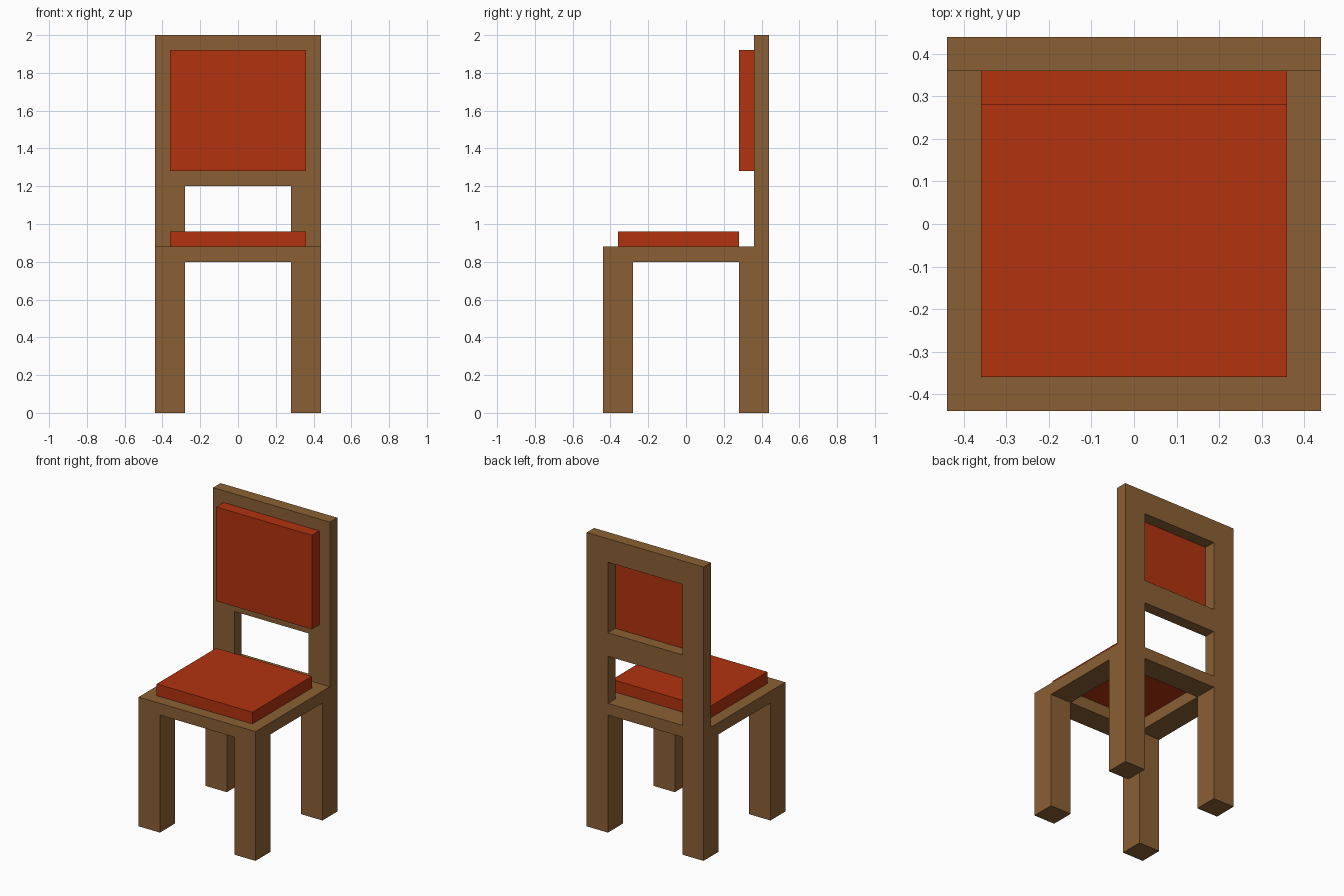
import bpy
import bmesh
from mathutils import Matrix, Vector

if "Cube" in bpy.data.objects:
    bpy.data.objects.remove(bpy.data.objects["Cube"], do_unlink=True)


def make_material(name, colour):
    mat = bpy.data.materials.new(name)
    mat.use_nodes = True
    mat.diffuse_color = colour
    mat.node_tree.nodes["Principled BSDF"].inputs["Base Color"].default_value = colour
    return mat


wood = make_material("brown wood", (0.258, 0.117, 0.035, 1))
fabric = make_material("red fabric", (0.445, 0.033, 0.005, 1))


def finish(bm, name, mat):
    bmesh.ops.recalc_face_normals(bm, faces=bm.faces)
    mesh = bpy.data.meshes.new(name)
    bm.to_mesh(mesh)
    bm.free()
    mesh.materials.append(mat)
    obj = bpy.data.objects.new(name, mesh)
    bpy.context.collection.objects.link(obj)
    return obj


def box(name, low, high, mat):
    low, high = Vector(low), Vector(high)
    bm = bmesh.new()
    bmesh.ops.create_cube(bm, size=1, matrix=Matrix.Translation((low + high) / 2)
                          @ Matrix.Diagonal((*(high - low), 1)))
    return finish(bm, name, mat)


def frame(name, us, vs, holes, place, depth, mat):
    """Solid panel on a grid of us by vs lines, leaving the hole cells open."""
    bm = bmesh.new()
    grid = [[bm.verts.new(place(u, v)) for v in vs] for u in us]
    for i in range(len(us) - 1):
        for j in range(len(vs) - 1):
            if (i, j) not in holes:
                bm.faces.new((grid[i][j], grid[i + 1][j],
                              grid[i + 1][j + 1], grid[i][j + 1]))
    solid = bmesh.ops.extrude_face_region(bm, geom=bm.faces[:], use_keep_orig=True)
    moved = [g for g in solid["geom"] if isinstance(g, bmesh.types.BMVert)]
    bmesh.ops.translate(bm, vec=depth, verts=moved)
    return finish(bm, name, mat)


OUT, IN = 0.44, 0.28
lines = (-OUT, -IN, IN, OUT)

# Four square legs
for side, x in (("left", IN), ("right", -OUT)):
    for end, y in (("front", -OUT), ("back", IN)):
        box(f"{end}_{side}_leg", (x, y, 0), (x + 0.16, y + 0.16, 0.80), wood)

# Open seat frame
frame("seat_frame", lines, lines, {(1, 1)},
      lambda x, y: (x, y, 0.80), (0, 0, 0.08), wood)

# Backrest frame: open gap below, window behind the cushion above
frame("backrest_frame", lines, (0.88, 1.20, 1.36, 1.84, 2.0), {(1, 0), (1, 2)},
      lambda x, z: (x, 0.36, z), (0, 0.08, 0), wood)

# Cushions
box("seat_cushion", (-0.36, -0.36, 0.88), (0.36, 0.28, 0.96), fabric)
box("backrest_cushion", (-0.36, 0.28, 1.28), (0.36, 0.36, 1.92), fabric)
